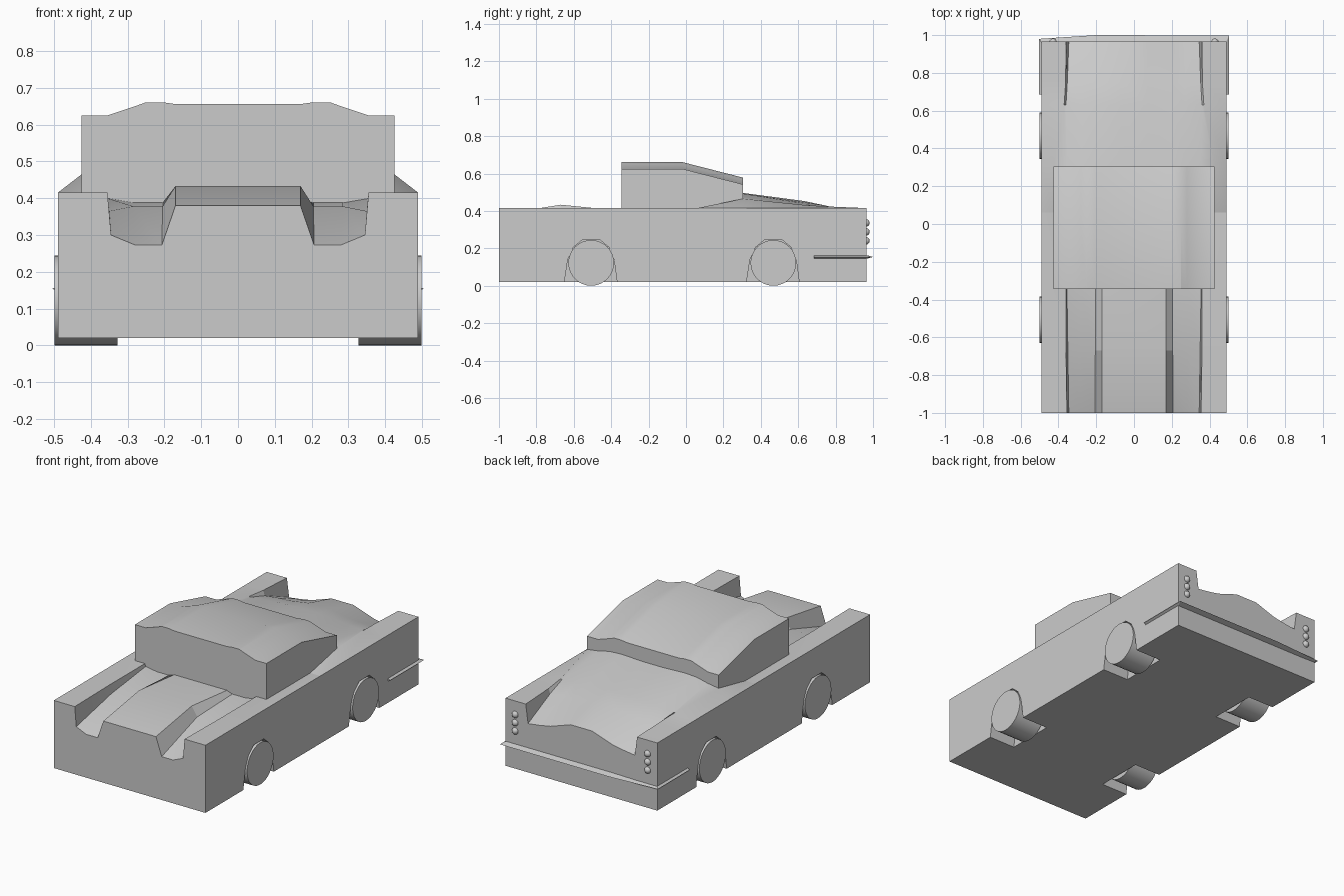
import bpy, bmesh, math

if "Cube" in bpy.data.objects:
    bpy.data.objects.remove(bpy.data.objects["Cube"])


def finish(ob, angle=20):
    bpy.ops.object.select_all(action='DESELECT')
    ob.select_set(True)
    bpy.context.view_layer.objects.active = ob
    bpy.ops.object.shade_smooth_by_angle(angle=math.radians(angle))


def loft(name, rings):
    """Skin a list of equal-length closed rings and cap both ends."""
    bm = bmesh.new()
    vs = [[bm.verts.new(p) for p in r] for r in rings]
    n = len(rings[0])
    for a, b in zip(vs, vs[1:]):
        for i in range(n):
            j = (i + 1) % n
            bm.faces.new((a[i], a[j], b[j], b[i]))
    bm.faces.new(vs[0])
    bm.faces.new(vs[-1])
    bmesh.ops.recalc_face_normals(bm, faces=bm.faces)
    me = bpy.data.meshes.new(name)
    bm.to_mesh(me)
    bm.free()
    ob = bpy.data.objects.new(name, me)
    bpy.context.collection.objects.link(ob)
    return ob


def section(y, half):
    """Mirror a half profile (x, z), outer bottom to centre, into a ring."""
    right = [(x, y, z) for x, z in half]
    return right + [(-x, y, z) for x, _, z in reversed(right)]


# Body: fenders with a shaped hood and trunk between them
SIDE = [(0.49, 0.02), (0.49, 0.415)]
stations = [
    (-1.00, [(0.355, 0.415), (0.345, 0.30), (0.28, 0.273), (0.207, 0.273), (0.17, 0.38)]),
    (-0.67, [(0.36, 0.415), (0.35, 0.365), (0.285, 0.378), (0.205, 0.378), (0.17, 0.433)]),
    (-0.34, [(0.36, 0.415), (0.355, 0.40), (0.285, 0.388), (0.205, 0.388), (0.17, 0.40)]),
    (0.06, [(0.425, 0.415), (0.355, 0.413), (0.285, 0.41), (0.205, 0.41), (0.10, 0.41)]),
    (0.305, [(0.425, 0.465), (0.355, 0.475), (0.28, 0.492), (0.20, 0.496), (0.07, 0.49)]),
    (0.63, [(0.37, 0.432), (0.36, 0.43), (0.27, 0.44), (0.20, 0.446), (0.07, 0.453)]),
    (0.75, [(0.362, 0.424), (0.353, 0.395), (0.27, 0.405), (0.20, 0.408), (0.07, 0.428)]),
    (0.965, [(0.36, 0.415), (0.345, 0.305), (0.27, 0.315), (0.20, 0.328), (0.07, 0.372)]),
]
body = loft("body", [section(y, SIDE + p) for y, p in stations])

# Wheel arches cut out of the body, and the wheels
ARCH = [(-0.145, -0.05), (-0.143, 0.02), (-0.125, 0.14), (-0.095, 0.205), (-0.045, 0.247),
        (0.045, 0.247), (0.095, 0.205), (0.122, 0.14), (0.138, 0.02), (0.14, -0.05)]
for end, yc in (("front", -0.507), ("rear", 0.467)):
    for side, s in (("right", 1), ("left", -1)):
        cutter = loft(f"{end}_{side}_arch_cutter",
                      [[(s * x, yc + y, z) for y, z in ARCH] for x in (0.32, 0.6)])
        cutter.hide_render = True
        cutter.hide_set(True)
        mod = body.modifiers.new("arch", 'BOOLEAN')
        mod.operation = 'DIFFERENCE'
        mod.solver = 'EXACT'
        mod.object = cutter
        bpy.ops.mesh.primitive_cylinder_add(vertices=32, radius=0.122, depth=0.172,
                                            location=(s * 0.413, yc, 0.122),
                                            rotation=(0, math.pi / 2, 0))
        wheel = bpy.context.object
        wheel.name = f"{end}_{side}_wheel"
        finish(wheel, 30)
finish(body)

# Cabin with a flat roof that slopes down at the back
ROOF = [(0.425, 0.625), (0.355, 0.625), (0.28, 0.65), (0.25, 0.661), (0.205, 0.661), (0.17, 0.656)]
cabin = loft("cabin", [
    section(y, [(0.425, 0.35)] + [(x, z - drop) for x, z in ROOF])
    for y, drop in ((-0.345, 0), (-0.02, 0), (0.305, 0.083))])
finish(cabin)

# Wrap-around rear bumper strip: (tip x, tip y, inner x, inner y)
path = [(0.503, 0.685, 0.48, 0.685), (0.504, 0.998, 0.48, 0.95), (-0.2, 1.0, -0.2, 0.95),
        (-0.504, 0.98, -0.48, 0.95), (-0.503, 0.685, -0.48, 0.685)]
loft("rear_bumper", [[(ix, iy, 0.168), (tx, ty, 0.154), (ix, iy, 0.14)]
                     for tx, ty, ix, iy in path])

# Stacked round tail lights
for side, s in (("right", 1), ("left", -1)):
    for i, z in enumerate((0.24, 0.288, 0.336)):
        bpy.ops.mesh.primitive_uv_sphere_add(segments=16, ring_count=10, radius=0.02,
                                             location=(s * 0.428, 0.962, z))
        light = bpy.context.object
        light.name = f"{side}_tail_light_{i + 1}"
        finish(light, 40)
